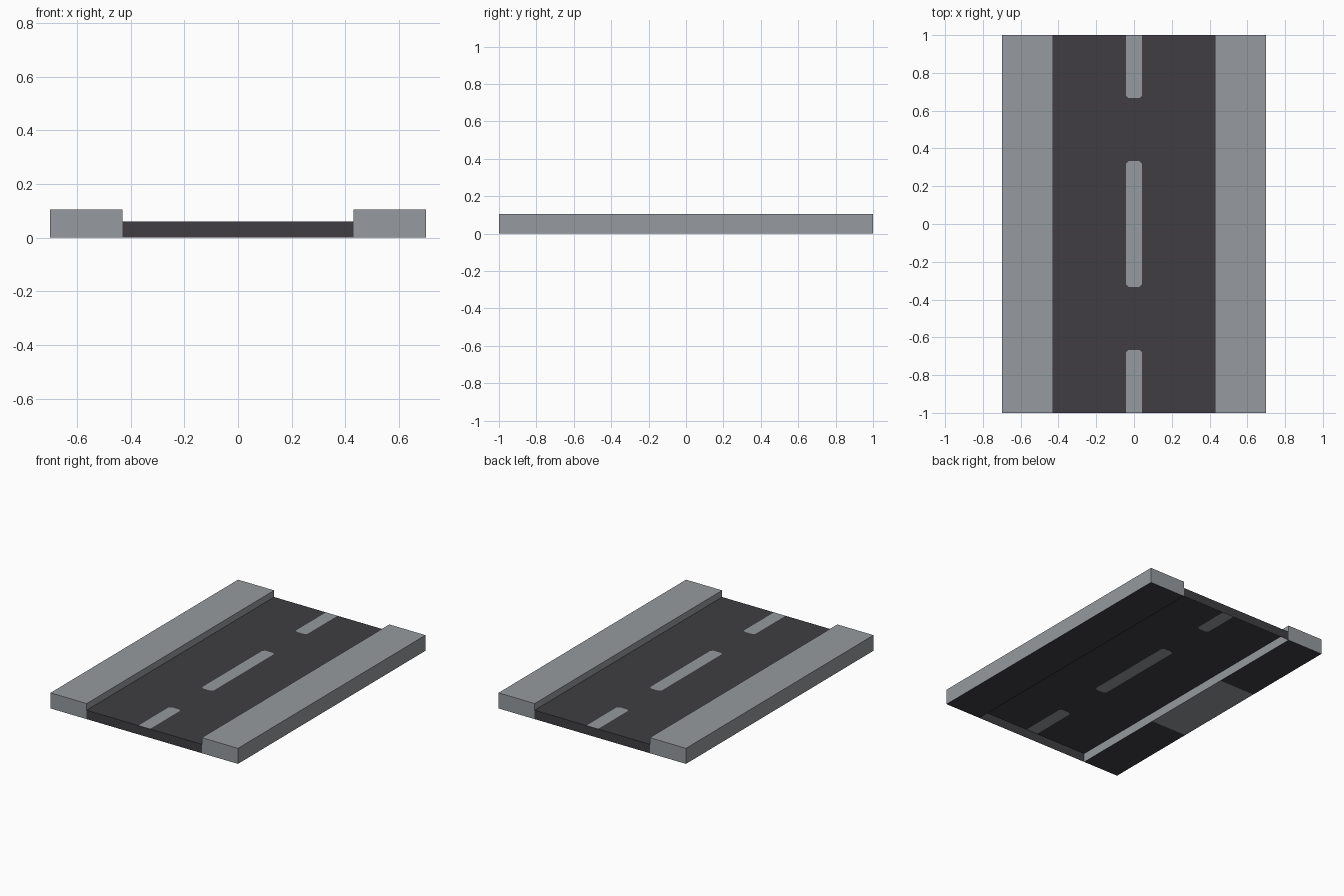
import bpy, bmesh

if "Cube" in bpy.data.objects:
    bpy.data.objects.remove(bpy.data.objects["Cube"])

HALF_W, ROAD_X, HALF_L = 0.70, 0.43, 1.0
CURB_Z, ROAD_Z = 0.105, 0.06
DASH_X, CH, T = 0.043, 0.014, 1 / 3   # dash half width, corner chamfer, third of the length


def material(name, color):
    m = bpy.data.materials.new(name)
    m.diffuse_color = (*color, 1)
    m.use_nodes = True
    m.node_tree.nodes["Principled BSDF"].inputs["Base Color"].default_value = m.diffuse_color
    return m


GREY = material("concrete grey", (0.305, 0.323, 0.342))
DARK = material("asphalt dark", (0.050, 0.047, 0.054))


def build(name, polys):
    """Make an object from (points, material index) polygons."""
    bm = bmesh.new()
    for pts, mat in polys:
        bm.faces.new([bm.verts.new(p) for p in pts]).material_index = mat
    bmesh.ops.remove_doubles(bm, verts=bm.verts, dist=1e-5)
    me = bpy.data.meshes.new(name)
    bm.to_mesh(me)
    bm.free()
    me.materials.append(GREY)
    me.materials.append(DARK)
    ob = bpy.data.objects.new(name, me)
    bpy.context.collection.objects.link(ob)
    return ob


# Pavements: solid kerbs, underside in thirds (only the left middle third is grey)
def pavement(name, side):
    bm = bmesh.new()
    bmesh.ops.create_cube(bm, size=1)
    for v in bm.verts:
        v.co.x = side * (ROAD_X + HALF_W) / 2 + v.co.x * (HALF_W - ROAD_X)
        v.co.y *= 2 * HALF_L
        v.co.z = (v.co.z + 0.5) * CURB_Z
    for y in (-T, T):
        bmesh.ops.bisect_plane(bm, geom=bm.verts[:] + bm.edges[:] + bm.faces[:],
                               plane_co=(0, y, 0), plane_no=(0, 1, 0))
    bm.normal_update()
    for f in bm.faces:
        middle = abs(f.calc_center_median().y) < T
        f.material_index = int(f.normal.z < -0.5 and not (side < 0 and middle))
    me = bpy.data.meshes.new(name)
    bm.to_mesh(me)
    bm.free()
    me.materials.append(GREY)
    me.materials.append(DARK)
    bpy.context.collection.objects.link(bpy.data.objects.new(name, me))


pavement("left_pavement", -1)
pavement("right_pavement", 1)


# Road: a thin deck, open below, with end walls and inlaid centre dashes
def end(y, toward):
    """Chamfered dash end at y, left to right; the dash body lies in 'toward'."""
    w, c = DASH_X, CH
    return [(-w, y + toward * c, ROAD_Z), (-w + c, y, ROAD_Z),
            (w - c, y, ROAD_Z), (w, y + toward * c, ROAD_Z)]


def square(y):
    return [(-DASH_X, y, ROAD_Z), (DASH_X, y, ROAD_Z)]


rows = [square(-HALF_L), end(-2 * T, -1), end(-T, 1),
        end(T, -1), end(2 * T, 1), square(HALF_L)]
polys = [(rows[i] + rows[i + 1][::-1], i % 2) for i in range(5)]

# lane strips share the centre-line points
left = [r[0] for r in rows]
right = [r[-1] for r in rows]
polys.append(([(-ROAD_X, HALF_L, ROAD_Z), (-ROAD_X, -HALF_L, ROAD_Z)] + left, 1))
polys.append(([(ROAD_X, -HALF_L, ROAD_Z), (ROAD_X, HALF_L, ROAD_Z)] + right[::-1], 1))

# end walls
for s in (-1, 1):
    a, b = s * ROAD_X, -s * ROAD_X
    y = s * HALF_L
    polys.append(([(a, y, 0), (b, y, 0), (b, y, ROAD_Z), (a, y, ROAD_Z)], 1))
build("road_deck", polys)
